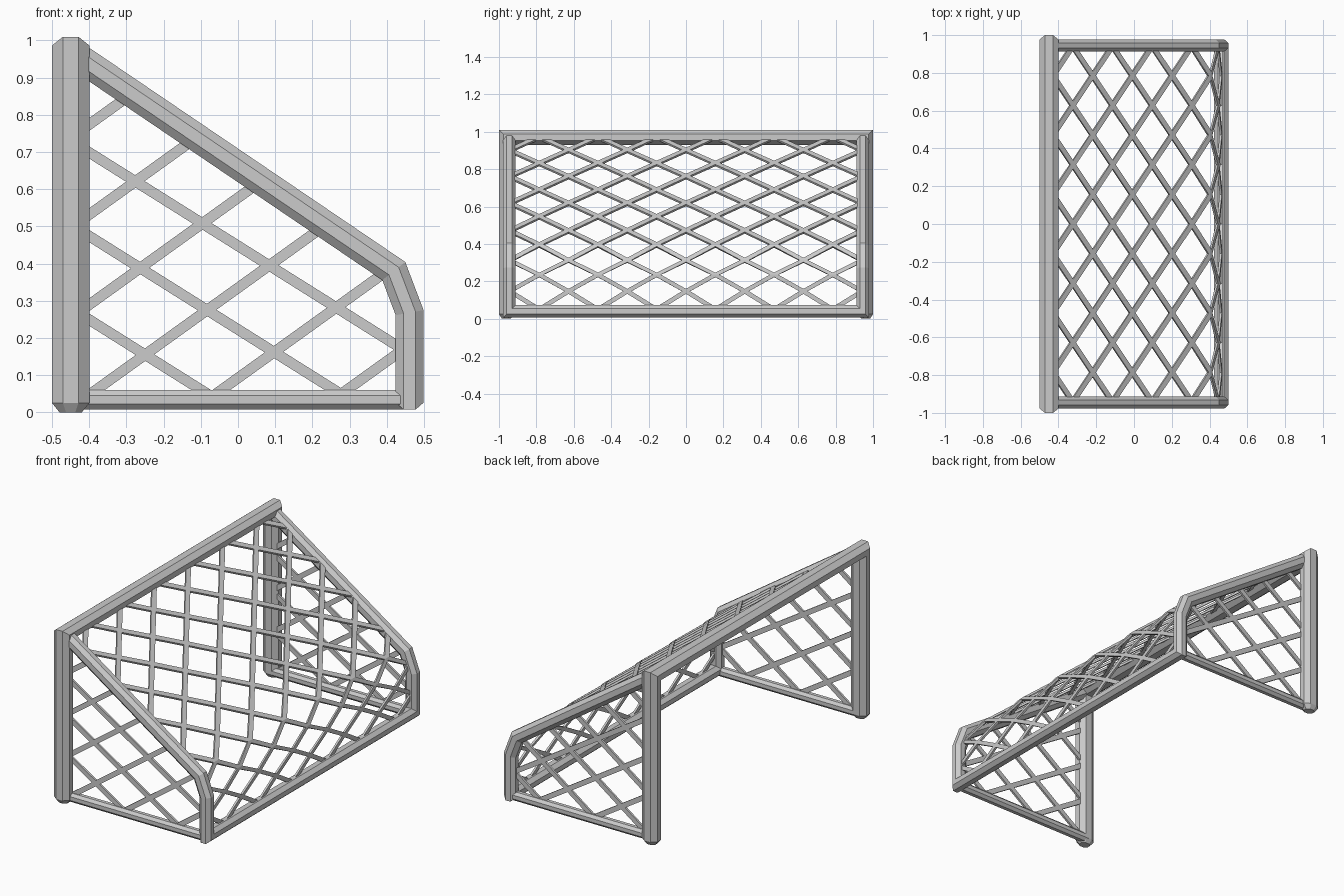
import bpy
import bmesh
from mathutils import Vector

cube = bpy.data.objects.get("Cube")
if cube:
    bpy.data.objects.remove(cube, do_unlink=True)

grey = bpy.data.materials.new("light_grey")
grey.use_nodes = True
grey.diffuse_color = (0.6, 0.6, 0.6, 1)
grey.node_tree.nodes["Principled BSDF"].inputs["Base Color"].default_value = (0.6, 0.6, 0.6, 1)


def finish(name, bm):
    bmesh.ops.recalc_face_normals(bm, faces=bm.faces)
    mesh = bpy.data.meshes.new(name)
    bm.to_mesh(mesh)
    bm.free()
    mesh.materials.append(grey)
    obj = bpy.data.objects.new(name, mesh)
    bpy.context.collection.objects.link(obj)


def skin(bm, rings):
    """Join a row of vertex rings into a closed bar."""
    rows = [[bm.verts.new(p) for p in ring] for ring in rings]
    for r, s in zip(rows, rows[1:]):
        n = len(r)
        for i in range(n):
            bm.faces.new((r[i], r[(i + 1) % n], s[(i + 1) % n], s[i]))
    bm.faces.new(rows[0])
    bm.faces.new(rows[-1])


def octagon(w, h, c=0.29):
    """Chamfered rectangle section, c is the chamfer share of each side."""
    a, b = w / 2, h / 2
    p, q = a - c * w, b - c * h
    return [(p, -b), (a, -q), (a, q), (p, b), (-p, b), (-a, q), (-a, -q), (-p, -b)]


def rect(w, h):
    return [(-w / 2, -h / 2), (w / 2, -h / 2), (w / 2, h / 2), (-w / 2, h / 2)]


def sweep(bm, path, section, u, taper=0.0):
    """Sweep a section with mitred corners; u is the section's first axis."""
    pts = [Vector(p) for p in path]
    dirs = [(b - a).normalized() for a, b in zip(pts, pts[1:])]
    u = Vector(u)
    u = (u - u.dot(dirs[0]) * dirs[0]).normalized()
    v = dirs[0].cross(u)
    ring = [pts[0] + u * a + v * b for a, b in section]
    rings = [ring]
    for i, d in enumerate(dirs):
        nxt = dirs[i + 1] if i + 1 < len(dirs) else d
        n = (d + nxt).normalized()
        ring = [p + d * ((pts[i + 1] - p).dot(n) / d.dot(n)) for p in ring]
        rings.append(ring)
    if taper:
        def cap(ring, centre, inward):
            return [centre + (p - centre) * 0.6 for p in ring], [p + inward * taper for p in ring]
        first = cap(rings[0], pts[0], dirs[0])
        last = cap(rings[-1], pts[-1], -dirs[-1])
        rings = [*first, *rings[1:-1], last[1], last[0]]
    skin(bm, rings)


# Goal mouth: two posts and the crossbar
bm = bmesh.new()
sweep(bm, [(-0.45, -0.96, 0), (-0.45, -0.96, 0.97), (-0.45, 0.96, 0.97), (-0.45, 0.96, 0)],
      octagon(0.1, 0.08), (1, 0, 0), taper=0.025)
finish("posts_and_crossbar", bm)

# Rear frame: sloping rails, bent down and joined along the ground
SIDE_Y = 0.945
rail = [(-0.45, 0.969), (0.419, 0.38), (0.4615, 0.268), (0.4615, 0.04)]
path = [(x, -SIDE_Y, z) for x, z in rail] + [(x, SIDE_Y, z) for x, z in reversed(rail)]
bm = bmesh.new()
sweep(bm, path, octagon(0.066, 0.075), (0, 1, 0))
finish("rear_frame", bm)

# Ground bars and side nets
D, A, P0 = Vector((0.18, -0.113)), Vector((0.167, 0.12)), Vector((-0.083, 0.275))
outline = [Vector(p) for p in rail + [(-0.45, 0.04)]]


def clip(p, d):
    """Part of the line p + t*d inside the convex side outline."""
    lo, hi = -9.0, 9.0
    for a, b in zip(outline, outline[1:] + outline[:1]):
        e = b - a
        n = Vector((e.y, -e.x))
        k, dist = n.dot(d), n.dot(a - p)
        if k > 0:
            lo = max(lo, dist / k)
        else:
            hi = min(hi, dist / k)
    return p + d * lo, p + d * hi


strips = [(P0 + D * m, A) for m in range(-3, 3)] + [(P0 + A * n, D) for n in (-1, 0, 1)]
for side, sy in (("left_view", SIDE_Y), ("right_view", -SIDE_Y)):
    label = "back" if sy > 0 else "front"
    bm = bmesh.new()
    sweep(bm, [(-0.45, sy, 0.034), (0.46, sy, 0.034)], octagon(0.05, 0.052), (0, 1, 0))
    finish(label + "_ground_bar", bm)
    bm = bmesh.new()
    for p, d in strips:
        a, b = clip(p, d)
        sweep(bm, [(a.x, sy, a.y), (b.x, sy, b.y)], rect(0.012, 0.028), (0, 1, 0))
    finish(label + "_side_net", bm)

# Rear net: diagonal strips that follow the slope and drop to the ground
levels = [(-0.43, 0.972), (-0.325, 0.90), (-0.22, 0.83), (-0.115, 0.76), (-0.01, 0.688),
          (0.095, 0.617), (0.2, 0.545), (0.305, 0.47), (0.405, 0.395), (0.445, 0.312),
          (0.4615, 0.235), (0.4615, 0.147), (0.4615, 0.05)]
levels = [Vector((x, 0, z)) for x, z in levels]
normals = []
for i in range(len(levels)):
    t = levels[min(i + 1, len(levels) - 1)] - levels[max(i - 1, 0)]
    normals.append(Vector((-t.z, 0, t.x)).normalized())
STEP, HALF_W, HALF_T = 0.157, 0.0225, 0.006


def net_ring(k, y):
    """Strip section at a fractional level k."""
    i = min(int(k), len(levels) - 2)
    c = levels[i].lerp(levels[i + 1], k - i) + Vector((0, y, 0))
    n = normals[i].lerp(normals[i + 1], k - i).normalized()
    return [c + Vector((0, a, 0)) + n * b for a, b in rect(2 * HALF_W, 2 * HALF_T)]


bm = bmesh.new()
last = len(levels) - 1
for sign in (1, -1):
    for j in range(-12, 12):
        y0 = sign * STEP * (2 * j + 1)
        # Levels where the strip enters and leaves between the side rails
        enter = max(0.0, (-SIDE_Y - sign * y0) / STEP)
        leave = min(float(last), (SIDE_Y - sign * y0) / STEP)
        if leave - enter < 0.1:
            continue
        ks = [enter] + [k for k in range(last + 1) if enter + 0.02 < k < leave - 0.02] + [leave]
        skin(bm, [net_ring(k, y0 + sign * STEP * k) for k in ks])
finish("rear_net", bm)
